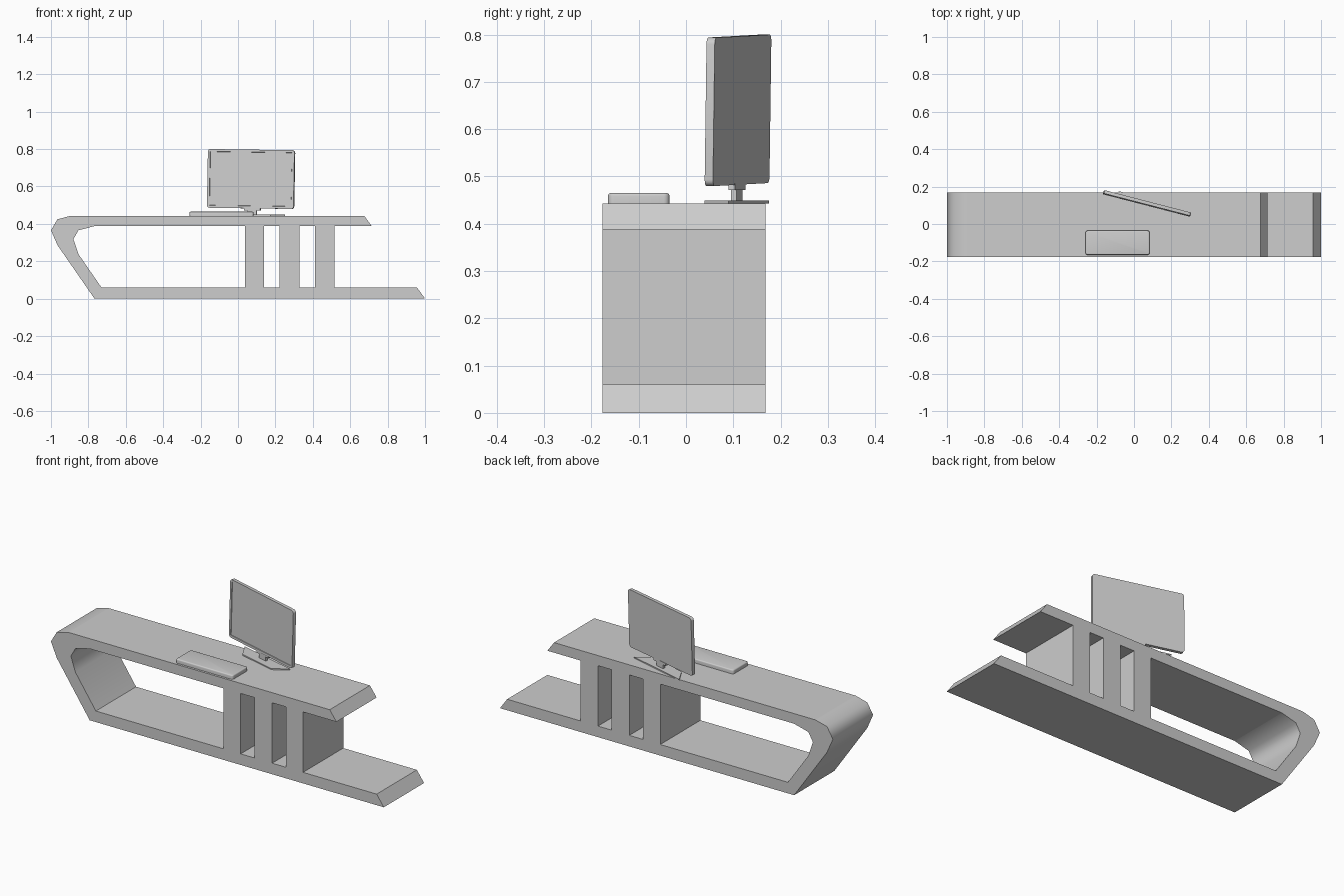
import bpy, bmesh, math
from mathutils import Matrix

cube = bpy.data.objects.get("Cube")
if cube:
    bpy.data.objects.remove(cube, do_unlink=True)

# One neutral grey for everything
grey = bpy.data.materials.new("matte_grey")
grey.use_nodes = True
tone = (0.61, 0.61, 0.61, 1)
grey.diffuse_color = tone
grey.node_tree.nodes["Principled BSDF"].inputs["Base Color"].default_value = tone


def make_object(name, bm, matrix=Matrix()):
    bmesh.ops.recalc_face_normals(bm, faces=bm.faces)
    mesh = bpy.data.meshes.new(name)
    bm.to_mesh(mesh)
    bm.free()
    mesh.materials.append(grey)
    obj = bpy.data.objects.new(name, mesh)
    obj.matrix_world = matrix
    bpy.context.collection.objects.link(obj)
    return obj


def box(size, centre=(0, 0, 0)):
    bm = bmesh.new()
    bmesh.ops.create_cube(bm, size=1, matrix=Matrix.Translation(centre) @ Matrix.Diagonal((*size, 1)))
    return bm


def round_edges(bm, axis, radius, segments):
    """Round the four edges of a box that run along one axis."""
    edges = [e for e in bm.edges
             if abs((e.verts[0].co - e.verts[1].co).normalized()[axis]) > 0.9]
    bmesh.ops.bevel(bm, geom=edges, offset=radius, segments=segments, profile=0.5, affect='EDGES')


def smooth(obj, degrees=40):
    bpy.ops.object.select_all(action='DESELECT')
    obj.select_set(True)
    bpy.context.view_layer.objects.active = obj
    bpy.ops.object.shade_smooth_by_angle(angle=math.radians(degrees))


# Desk: side profile with a window and two slots, extruded through its depth
FLOOR, CEILING, TOP = 0.06, 0.388, 0.443
outline = [(-0.767, 0), (1, 0), (0.957, FLOOR), (0.515, FLOOR), (0.515, CEILING),
           (0.715, CEILING), (0.675, TOP), (-0.895, TOP), (-0.965, 0.425),
           (-1, 0.366), (-0.965, 0.286)]
window = [(-0.73, FLOOR), (0.037, FLOOR), (0.037, CEILING), (-0.767, CEILING),
          (-0.853, 0.366), (-0.88, 0.318), (-0.853, 0.238)]


def slot(x0, x1):
    return [(x0, FLOOR), (x1, FLOOR), (x1, CEILING), (x0, CEILING)]


curve = bpy.data.curves.new("desk_profile", 'CURVE')
curve.dimensions = '2D'
curve.fill_mode = 'BOTH'
curve.extrude = 0.1725
for loop in (outline, window, slot(0.14, 0.223), slot(0.329, 0.411)):
    spline = curve.splines.new('POLY')
    spline.points.add(len(loop) - 1)
    for point, (x, z) in zip(spline.points, loop):
        point.co = (x, z, 0, 1)
    spline.use_cyclic_u = True
profile = bpy.data.objects.new("desk_profile", curve)
bpy.context.collection.objects.link(profile)
bm = bmesh.new()
bm.from_mesh(profile.to_mesh())
profile.to_mesh_clear()
bpy.data.objects.remove(profile, do_unlink=True)
bmesh.ops.remove_doubles(bm, verts=bm.verts, dist=0.0005)
bmesh.ops.transform(bm, verts=bm.verts,
                    matrix=Matrix.Translation((0, -0.0045, 0)) @ Matrix.Rotation(math.pi / 2, 4, 'X'))
# Only the curved end is shaded smooth
bm.normal_update()
for face in bm.faces:
    face.smooth = abs(face.normal.y) < 0.5 and face.calc_center_median().x < -0.75
make_object("desk", bm)

# Keyboard: rounded slab with a softened rim
bm = box((0.343, 0.13, 0.022), (-0.088, -0.1, TOP + 0.011))
round_edges(bm, 2, 0.012, 4)
top_face = max(bm.faces, key=lambda f: f.calc_center_median().z)
bmesh.ops.bevel(bm, geom=list(top_face.edges), offset=0.006, segments=3, profile=0.5, affect='EDGES')
smooth(make_object("keyboard", bm))

# Screen stand: trapezoid base plate, neck and bracket, turned with the screen
turn = Matrix.Rotation(math.radians(-14.5), 4, 'Z')
stand = Matrix.Translation((0.075, 0.1, TOP)) @ turn
bm = bmesh.new()
plate = bm.faces.new([bm.verts.new((x, y, 0)) for x, y in
                      ((-0.11, -0.034), (0.11, -0.034), (0.172, 0.034), (-0.172, 0.034))])
raised = bmesh.ops.extrude_face_region(bm, geom=[plate])["geom"]
bmesh.ops.translate(bm, vec=(0, 0, 0.006),
                    verts=[v for v in raised if isinstance(v, bmesh.types.BMVert)])
make_object("stand_base", bm, stand)
make_object("stand_neck", box((0.05, 0.012, 0.05), (0, 0.008, 0.028)), stand)
make_object("stand_bracket", box((0.09, 0.014, 0.014), (0, 0.008, 0.035)), stand)

# Monitor: rounded panel with a shallow recessed screen
bm = box((0.478, 0.018, 0.314))
round_edges(bm, 1, 0.014, 4)
front = min(bm.faces, key=lambda f: f.calc_center_median().y)
bmesh.ops.inset_region(bm, faces=[front], thickness=0.013)
bmesh.ops.inset_region(bm, faces=[front], thickness=0.001, depth=-0.003)
pose = (Matrix.Translation((0.07, 0.11, 0.64)) @ turn
        @ Matrix.Rotation(math.radians(0.8), 4, 'Y')
        @ Matrix.Rotation(math.radians(-1), 4, 'X'))
smooth(make_object("monitor", bm, pose), 30)
